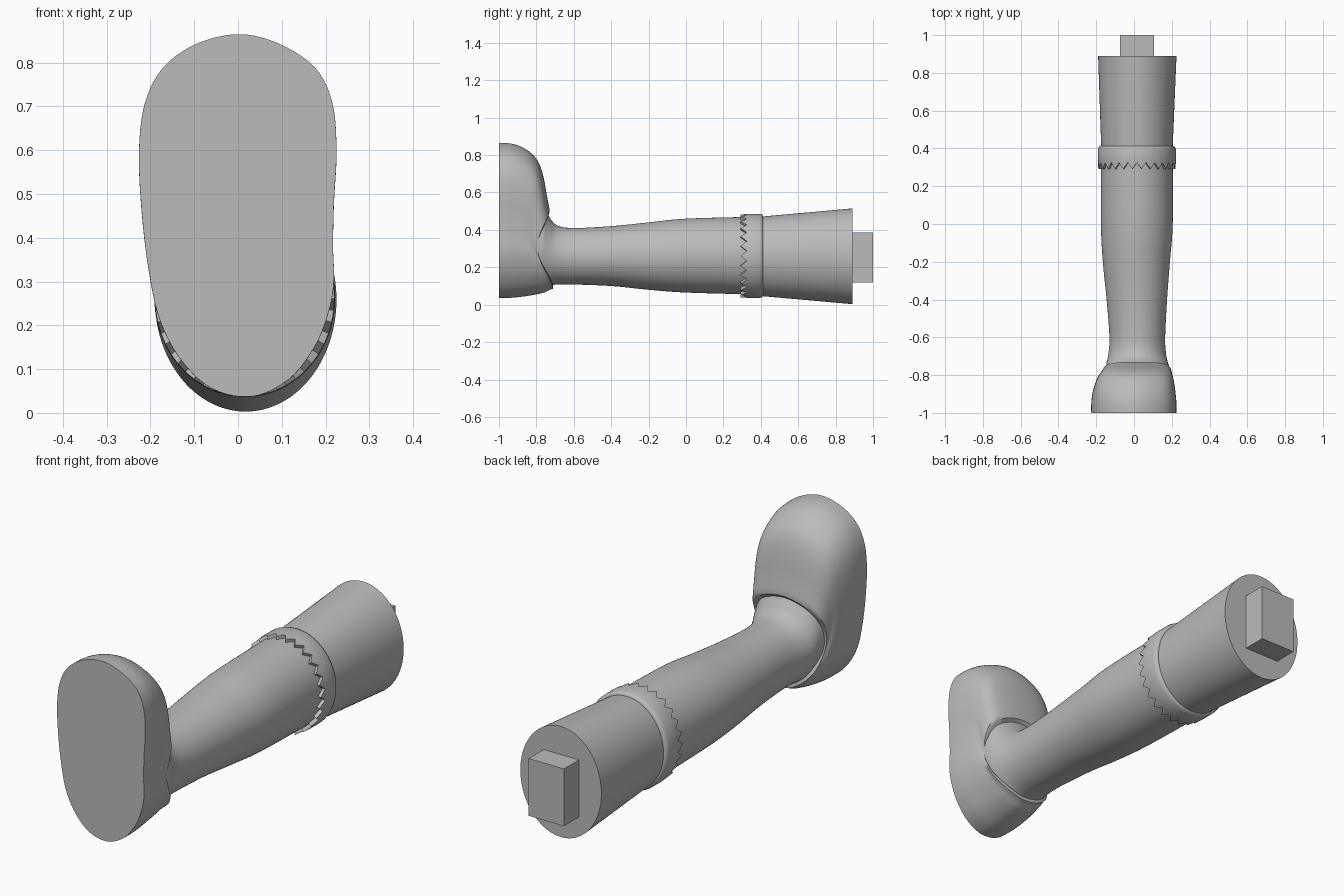
import bpy
import bmesh
import math
from mathutils import Vector

if "Cube" in bpy.data.objects:
    bpy.data.objects.remove(bpy.data.objects["Cube"], do_unlink=True)

GREY = (0.5, 0.5, 0.5, 1)
grey = bpy.data.materials.new("plain grey")
grey.use_nodes = True
grey.diffuse_color = GREY
grey.node_tree.nodes["Principled BSDF"].inputs["Base Color"].default_value = GREY


def spline(rows, steps, closed=False):
    """Catmull-Rom curve through rows of any length."""
    pts = [Vector(r) for r in rows]
    n = len(pts)
    get = (lambda i: pts[i % n]) if closed else (lambda i: pts[min(max(i, 0), n - 1)])
    out = []
    for i in range(n if closed else n - 1):
        a, b, c, d = (get(i + k) for k in (-1, 0, 1, 2))
        for s in range(steps):
            t = s / steps
            out.append(b + (c - a) * t / 2 + (a - b * 2.5 + c * 2 - d / 2) * t ** 2
                       + ((b - c) * 1.5 + (d - a) / 2) * t ** 3)
    return out if closed else out + [pts[-1]]


def loft(name, rings, smooth=40, capped=True, wrap=False):
    """Skin a list of equal-length rings of points."""
    bm = bmesh.new()
    loops = [[bm.verts.new(p) for p in ring] for ring in rings]
    pairs = list(zip(loops, loops[1:])) + ([(loops[-1], loops[0])] if wrap else [])
    for a, b in pairs:
        for i in range(len(a)):
            j = (i + 1) % len(a)
            bm.faces.new((a[i], a[j], b[j], b[i]))
    if capped:
        bm.faces.new(loops[0])
        bm.faces.new(loops[-1])
    bmesh.ops.recalc_face_normals(bm, faces=bm.faces)
    mesh = bpy.data.meshes.new(name)
    bm.to_mesh(mesh)
    bm.free()
    mesh.materials.append(grey)
    obj = bpy.data.objects.new(name, mesh)
    bpy.context.collection.objects.link(obj)
    bpy.ops.object.select_all(action="DESELECT")
    obj.select_set(True)
    bpy.context.view_layer.objects.active = obj
    bpy.ops.object.shade_smooth_by_angle(angle=math.radians(smooth))
    return obj


def oval(y, left, right, low, high, count=96):
    """Elliptical section of the limb at depth y."""
    angles = [math.tau * i / count for i in range(count)]
    return [((left + right) / 2 + (right - left) / 2 * math.cos(a), y,
             (low + high) / 2 + (high - low) / 2 * math.sin(a)) for a in angles]


# Lower leg: depth, left edge, right edge, underside, top
shin = [(-.84, -.16, .195, .09, .56), (-.77, -.15, .19, .095, .53),
        (-.735, -.145, .18, .1, .475), (-.69, -.136, .17, .108, .425),
        (-.6, -.13, .165, .108, .41), (-.4, -.145, .175, .1, .42),
        (-.2, -.165, .19, .08, .44), (0, -.175, .205, .065, .46),
        (.36, -.175, .205, .055, .47)]
loft("lower_leg", [oval(*r) for r in spline(shin, 6)])

# Upper leg flares slightly to a flat end
loft("upper_leg", [oval(.36, -.172, .203, .05, .467), oval(.89, -.19, .225, .003, .515)])

# Cuff with a zigzag front edge
TEETH, PER = 26, 4
count = TEETH * PER


def cuff_ring(y, grow, zigzag=0):
    ring = oval(y, -.172 - grow, .203 + grow, .055 - grow, .467 + grow, count)
    return [(x, py + zigzag * (1 - abs(i % PER - PER / 2) / (PER / 2)), z)
            for i, (x, py, z) in enumerate(ring)]


loft("cuff", [cuff_ring(.292, 0, .033), cuff_ring(.292, .017, .033), cuff_ring(.34, .019),
              cuff_ring(.395, .019), cuff_ring(.407, .015), cuff_ring(.412, .008),
              cuff_ring(.412, -.004)], capped=False, wrap=True)

# Shoe: sole outline, swept back and narrowed toward the ankle opening
sole = [(0, .865), (.09, .845), (.175, .79), (.215, .71), (.225, .6), (.219, .48),
        (.217, .38), (.219, .3), (.207, .23), (.175, .15), (.115, .075), (.03, .036),
        (-.06, .055), (-.13, .12), (-.178, .21), (-.203, .32), (-.22, .46),
        (-.226, .6), (-.212, .71), (-.17, .79), (-.095, .843)]
outline = spline(sole, 5, closed=True)


def rim_depth(v):
    """The opening dips at the sides of the ankle and rises at the heel."""
    return 1 + .07 * (1 - v) - .27 * math.sin(math.pi * v) ** 1.5


def shoe_ring(y, low, high, width, shift):
    ring = []
    for x, z in outline:
        v = min(max((z - .036) / .829, 0), 1)
        ring.append((x * width + shift, -1 + (y + 1) * rim_depth(v), low + v * (high - low)))
    return ring


# Depth, underside, top, width scale, sideways shift
upper = [(-1, .037, .865, 1, 0), (-.94, .037, .862, 1, 0), (-.89, .042, .848, .985, 0),
         (-.84, .05, .82, .955, .002), (-.8, .058, .78, .92, .005),
         (-.775, .065, .73, .89, .007), (-.758, .073, .665, .86, .01),
         (-.745, .08, .59, .835, .013), (-.73, .085, .515, .81, .015)]
rings = [shoe_ring(*r) for r in spline(upper, 4)]
rings += [shoe_ring(-.73, .1, .5, .75, .016), shoe_ring(-.78, .15, .45, .5, .016)]
loft("shoe", rings)

# Square peg on the end of the leg
peg = [[(x, y, z) for x, z in ((-.075, .12), (.105, .12), (.105, .385), (-.075, .385))]
       for y in (.87, 1)]
loft("peg", peg, smooth=10)
